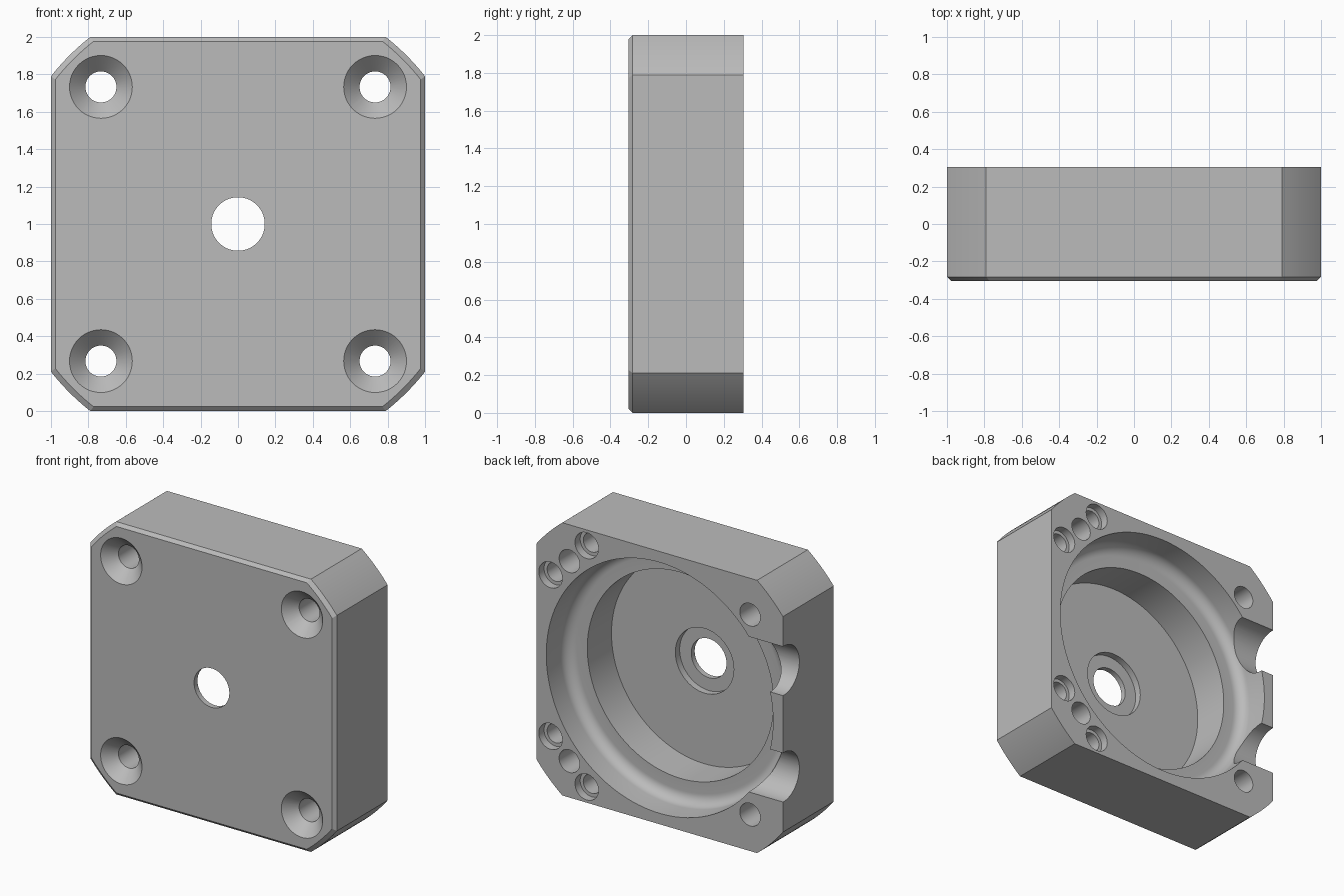
import bpy, bmesh, math

default = bpy.data.objects.get("Cube")
if default:
    bpy.data.objects.remove(default, do_unlink=True)

FRONT, BACK, MID = -0.305, 0.305, 1.0

grey = bpy.data.materials.new("plain_grey")
grey.use_nodes = True
colour = (0.5, 0.5, 0.5, 1)
grey.diffuse_color = colour
grey.node_tree.nodes["Principled BSDF"].inputs["Base Color"].default_value = colour


def make_object(name, rings, centre_cap=True):
    """Skin a list of equal closed rings and cap both ends."""
    bm = bmesh.new()
    loops = [[bm.verts.new(p) for p in ring] for ring in rings]
    n = len(loops[0])
    for a, b in zip(loops, loops[1:]):
        for i in range(n):
            j = (i + 1) % n
            bm.faces.new((a[i], a[j], b[j], b[i]))
    bm.faces.new(loops[0])
    bm.faces.new(loops[-1])
    bmesh.ops.recalc_face_normals(bm, faces=bm.faces)
    mesh = bpy.data.meshes.new(name)
    bm.to_mesh(mesh)
    bm.free()
    mesh.materials.append(grey)
    obj = bpy.data.objects.new(name, mesh)
    bpy.context.collection.objects.link(obj)
    return obj


def turned(name, x, z, profile, sides=48, axis="y"):
    """Turned cutter: profile holds (radius, position along the axis)."""
    rings = []
    for r, t in profile:
        ring = []
        for i in range(sides):
            a = math.tau * i / sides
            u, v = r * math.cos(a), r * math.sin(a)
            ring.append((x + u, t, MID + z + v) if axis == "y"
                        else (t, x + u, MID + z + v))
        rings.append(ring)
    obj = make_object(name, rings)
    obj.hide_render = True
    return obj


# Square block whose corners lie on one large circle, chamfered at the front
corner_angle = math.atan2(0.79, 1)
corner_radius = math.hypot(0.79, 1)
outline = []
for quarter in range(4):
    for i in range(13):
        a = corner_angle + (math.pi / 2 - 2 * corner_angle) * i / 12 + quarter * math.pi / 2
        outline.append((corner_radius * math.cos(a), corner_radius * math.sin(a)))
housing = make_object("housing", [
    [(x * s, y, MID + z * s) for x, z in outline]
    for s, y in ((0.977, FRONT), (1, FRONT + 0.022), (1, BACK))])

cutters = []

# Stepped round pocket with a filleted ledge, bearing seat and shaft hole
ledge, fillet, wide = BACK - 0.24, 0.08, 0.92
pocket = [(wide, BACK + 0.1)]
for i in range(11):
    a = math.pi / 2 * i / 10
    pocket.append((wide - fillet + fillet * math.cos(a),
                   ledge + fillet - fillet * math.sin(a)))
floor, seat = BACK - 0.52, BACK - 0.57
pocket += [(0.755, ledge), (0.755, floor), (0.237, floor), (0.237, seat),
           (0.143, seat), (0.143, FRONT - 0.1)]
cutters.append(turned("pocket_cutter", 0, 0, pocket, 128))

# Countersunk corner holes, with two blind stepped holes beside those at +x
hole, sink = 0.083, 0.168
for up in (1, -1):
    for side in (1, -1):
        cutters.append(turned("corner_hole_cutter", 0.733 * side, 0.733 * up, [
            (sink + 0.05, FRONT - 0.05), (hole, FRONT + sink - hole), (hole, BACK + 0.1)]))
    for x, z in ((0.885, 0.592), (0.592, 0.885)):
        cutters.append(turned("blind_hole_cutter", x, z * up, [
            (0.095, BACK + 0.1), (0.095, BACK - 0.06),
            (0.07, BACK - 0.06), (0.07, BACK - 0.25)]))
    # Half-round cable notch through the thin side wall
    cutters.append(turned("notch_cutter", BACK - 0.01, 0.39 * up,
                          [(0.18, -1.2), (0.18, -0.7)], 64, "x"))

for cutter in cutters:
    mod = housing.modifiers.new(cutter.name, "BOOLEAN")
    mod.operation = "DIFFERENCE"
    mod.solver = "EXACT"
    mod.object = cutter

# Bake the cuts and drop the cutters
graph = bpy.context.evaluated_depsgraph_get()
housing_mesh = bpy.data.meshes.new_from_object(housing.evaluated_get(graph))
housing.modifiers.clear()
housing.data = housing_mesh
housing_mesh.name = "housing"
for cutter in cutters:
    bpy.data.objects.remove(cutter, do_unlink=True)

bpy.ops.object.select_all(action="DESELECT")
housing.select_set(True)
bpy.context.view_layer.objects.active = housing
bpy.ops.object.shade_smooth_by_angle(angle=math.radians(15))
